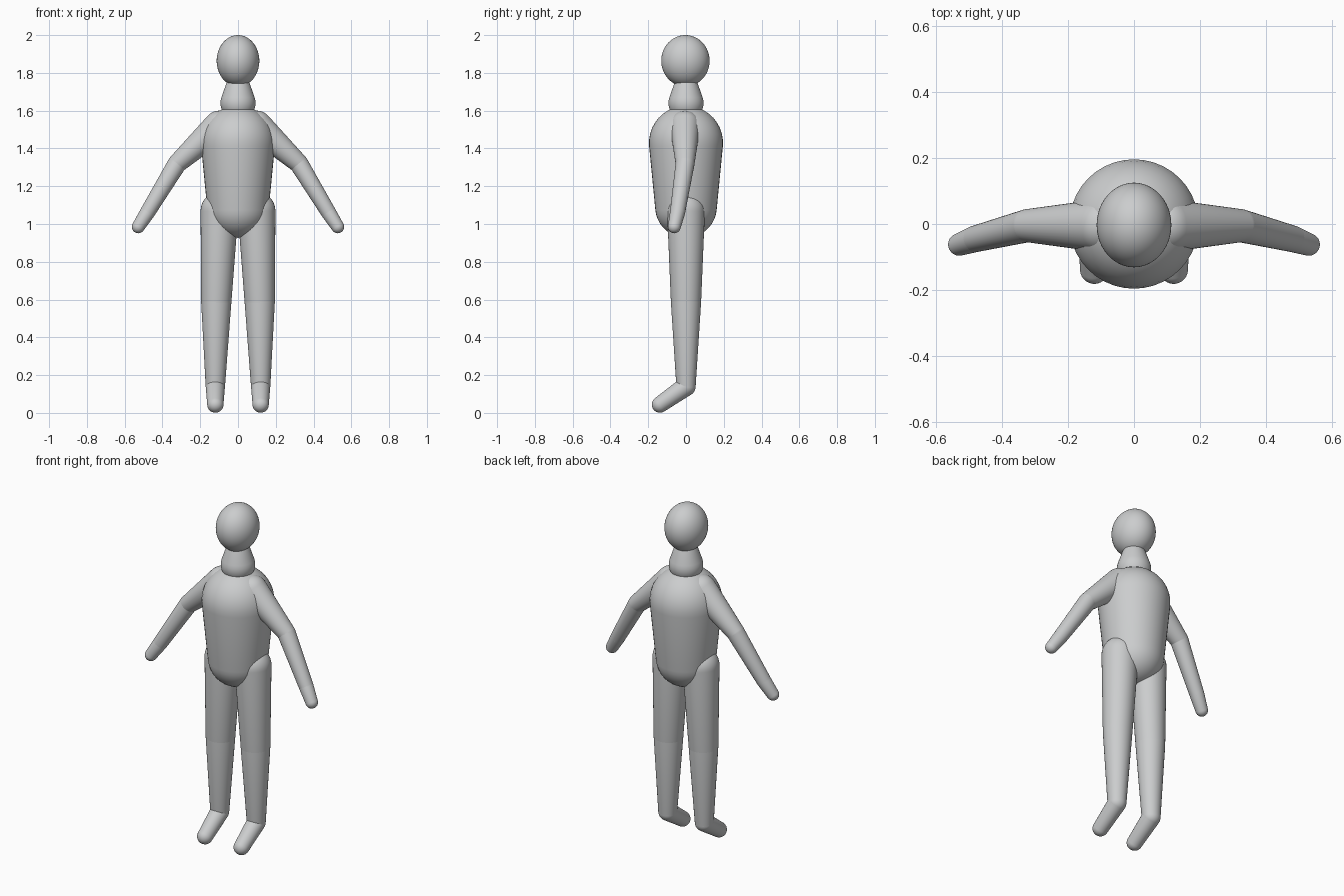
import bpy
import bmesh
from math import asin, cos, sin, pi
from mathutils import Vector

cube = bpy.data.objects.get("Cube")
if cube:
    bpy.data.objects.remove(cube, do_unlink=True)

GREY = (0.6, 0.61, 0.615, 1)
skin = bpy.data.materials.new("light grey")
skin.use_nodes = True
skin.diffuse_color = GREY
skin.node_tree.nodes["Principled BSDF"].inputs["Base Color"].default_value = GREY

SIDES, ARC = 40, 10


def rounded_cone(bm, a, ra, b, rb):
    """Round-ended tapered segment between two balls."""
    a, b = Vector(a), Vector(b)
    axis = b - a
    length = axis.length
    turn = axis.to_track_quat('Z', 'Y')
    tilt = asin((ra - rb) / length)
    # Profile: lower cap, straight tangent side, upper cap
    profile = []
    for i in range(ARC + 1):
        t = -pi / 2 + (tilt + pi / 2) * i / ARC
        profile.append((ra * cos(t), ra * sin(t)))
    for i in range(ARC + 1):
        t = tilt + (pi / 2 - tilt) * i / ARC
        profile.append((rb * cos(t), length + rb * sin(t)))

    def place(x, y, z):
        return bm.verts.new(a + turn @ Vector((x, y, z)))

    rings = []
    for r, z in profile[1:-1]:
        rings.append([place(r * cos(2 * pi * k / SIDES), r * sin(2 * pi * k / SIDES), z)
                      for k in range(SIDES)])
    start, end = place(0, 0, profile[0][1]), place(0, 0, profile[-1][1])
    for k in range(SIDES):
        n = (k + 1) % SIDES
        bm.faces.new((start, rings[0][n], rings[0][k]))
        bm.faces.new((end, rings[-1][k], rings[-1][n]))
        for low, high in zip(rings, rings[1:]):
            bm.faces.new((low[k], low[n], high[n], high[k]))


def finish(name, bm, mirrored=False):
    mesh = bpy.data.meshes.new(name)
    bm.to_mesh(mesh)
    bm.free()
    mesh.materials.append(skin)
    mesh.shade_smooth()
    obj = bpy.data.objects.new(name, mesh)
    bpy.context.collection.objects.link(obj)
    if mirrored:
        mod = obj.modifiers.new("Mirror", 'MIRROR')
        mod.use_mirror_merge = False
    return obj


def limb(name, joints, mirrored=False):
    """Chain of rounded segments through (position, radius) joints."""
    bm = bmesh.new()
    for (a, ra), (b, rb) in zip(joints, joints[1:]):
        rounded_cone(bm, a, ra, b, rb)
    return finish(name, bm, mirrored)


# Head: egg-shaped ball
bm = bmesh.new()
bmesh.ops.create_uvsphere(bm, u_segments=48, v_segments=32, radius=1)
bmesh.ops.scale(bm, vec=(0.113, 0.128, 0.136), verts=bm.verts)
bmesh.ops.translate(bm, vec=(0, -0.003, 1.864), verts=bm.verts)
finish("head", bm)

# Neck and body
limb("neck", [((0, 0, 1.64), 0.093), ((0, 0, 1.74), 0.06)])
limb("torso", [((0, 0, 1.09), 0.163), ((0, 0, 1.43), 0.196)])

# Arms: shoulder, elbow, wrist, hand
limb("arms", [((0.10, -0.005, 1.52), 0.08),
              ((0.322, -0.005, 1.32), 0.05),
              ((0.48, -0.045, 1.06), 0.04),
              ((0.528, -0.062, 0.985), 0.034)], mirrored=True)

# Legs: hip, knee, ankle, toe
limb("legs", [((0.098, 0, 1.07), 0.1),
              ((0.115, 0, 0.59), 0.08),
              ((0.12, 0, 0.14), 0.051),
              ((0.12, -0.138, 0.044), 0.043)], mirrored=True)
